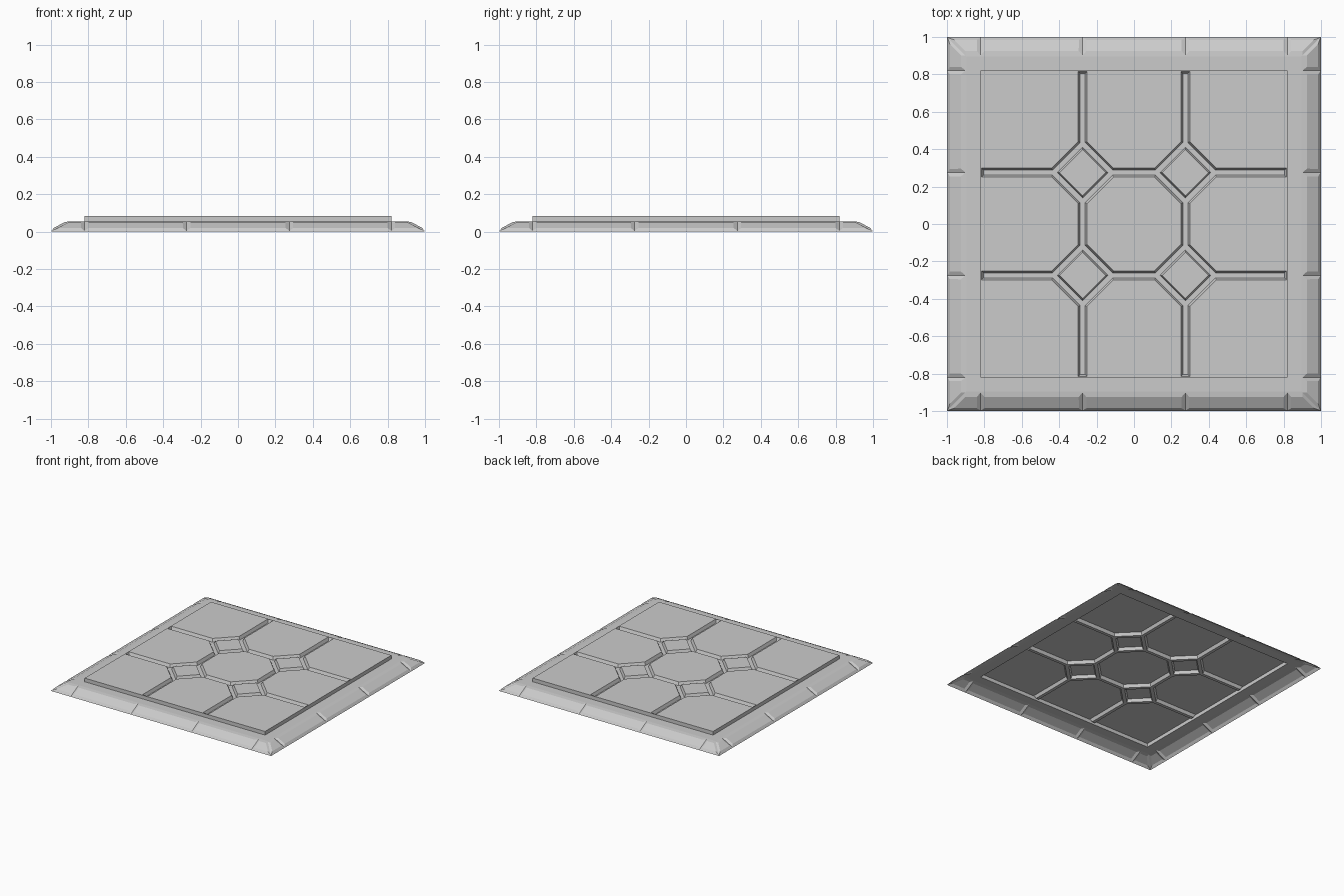
import bpy, bmesh, math
from mathutils import Matrix, Vector

cube = bpy.data.objects.get("Cube")
if cube:
    bpy.data.objects.remove(cube, do_unlink=True)

TOP, FLOOR = 0.085, 0.06      # panel surface and groove floor heights
LINES = (-0.275, 0.275)       # groove centre lines

stone = bpy.data.materials.new("light_grey_stone")
stone.use_nodes = True
stone.diffuse_color = (0.6, 0.6, 0.6, 1)
stone.node_tree.nodes["Principled BSDF"].inputs["Base Color"].default_value = (0.6, 0.6, 0.6, 1)


def make_object(name, bm):
    bmesh.ops.recalc_face_normals(bm, faces=bm.faces)
    mesh = bpy.data.meshes.new(name)
    bm.to_mesh(mesh)
    bm.free()
    mesh.materials.append(stone)
    obj = bpy.data.objects.new(name, mesh)
    bpy.context.collection.objects.link(obj)
    return obj


def loft(name, rings, matrix=Matrix()):
    """Capped stack of rectangles, each given as (half x, half y, z)."""
    bm = bmesh.new()
    loops = []
    for hx, hy, z in rings:
        corners = ((-hx, -hy), (hx, -hy), (hx, hy), (-hx, hy))
        loops.append([bm.verts.new(matrix @ Vector((x, y, z))) for x, y in corners])
    for low, high in zip(loops, loops[1:]):
        for i in range(4):
            j = (i + 1) % 4
            bm.faces.new((low[i], low[j], high[j], high[i]))
    bm.faces.new(loops[0][::-1])
    bm.faces.new(loops[-1])
    return make_object(name, bm)


def notch(edge, shift, angle, rise, spread):
    """V-shaped cutter rising inward from the outer edge."""
    bm = bmesh.new()
    turn = Matrix.Rotation(angle, 4, 'Z')
    ends = []
    for offset in (0.03, -0.15 if spread < 3 else -0.2):
        z = 0.002 - offset * rise
        section = ((0, z), (0.06 * spread, z + 0.06), (-0.06 * spread, z + 0.06))
        ends.append([bm.verts.new(turn @ Vector((edge + offset, shift + s, h))) for s, h in section])
    a, b = ends
    bm.faces.new(a)
    bm.faces.new(b[::-1])
    for i in range(3):
        j = (i + 1) % 3
        bm.faces.new((a[i], b[i], b[j], a[j]))
    return make_object("notch_cutter", bm)


def combine(target, tool, operation):
    tool.hide_render = True
    mod = target.modifiers.new(operation.lower(), 'BOOLEAN')
    mod.operation, mod.solver, mod.object = operation, 'EXACT', tool
    bpy.context.view_layer.objects.active = target
    bpy.ops.object.modifier_apply(modifier=mod.name)
    bpy.data.objects.remove(tool, do_unlink=True)


# Sloped border with a raised square panel
profile = ((1, 0), (0.985, 0.02), (0.925, 0.052), (0.895, 0.055), (0.82, 0.055), (0.82, TOP))
tile = loft("floor_tile", [(r, r, z) for r, z in profile])

# Straight grooves in both directions
for angle in (0, math.pi / 2):
    for y in LINES:
        place = Matrix.Rotation(angle, 4, 'Z') @ Matrix.Translation((0, y, 0))
        bar = loft("groove_cutter", [(0.804, 0.013, FLOOR), (0.826, 0.035, 0.11)], place)
        combine(tile, bar, 'DIFFERENCE')

# Diamond recesses with raised diamond studs at the crossings
for x in LINES:
    for y in LINES:
        place = Matrix.Translation((x, y, 0)) @ Matrix.Rotation(math.pi / 4, 4, 'Z')
        recess = loft("recess_cutter", [(0.123, 0.123, FLOOR), (0.145, 0.145, 0.11)], place)
        combine(tile, recess, 'DIFFERENCE')
        stud = loft("diamond_stud", [(0.107, 0.107, 0.035), (0.096, 0.096, FLOOR), (0.087, 0.087, TOP)], place)
        combine(tile, stud, 'UNION')

# Notches along each side and across each corner
for side in range(4):
    turn = side * math.pi / 2
    for shift in (-0.82, -0.275, 0.275, 0.82):
        combine(tile, notch(1, shift, turn, 0.53, 2), 'DIFFERENCE')
    combine(tile, notch(math.sqrt(2), 0, turn + math.pi / 4, 0.375, 4), 'DIFFERENCE')

# Open the underside so the tile is a thin shell
bm = bmesh.new()
bm.from_mesh(tile.data)
under = [f for f in bm.faces if all(v.co.z < 0.0005 for v in f.verts)]
bmesh.ops.delete(bm, geom=under, context='FACES')
bm.to_mesh(tile.data)
bm.free()
